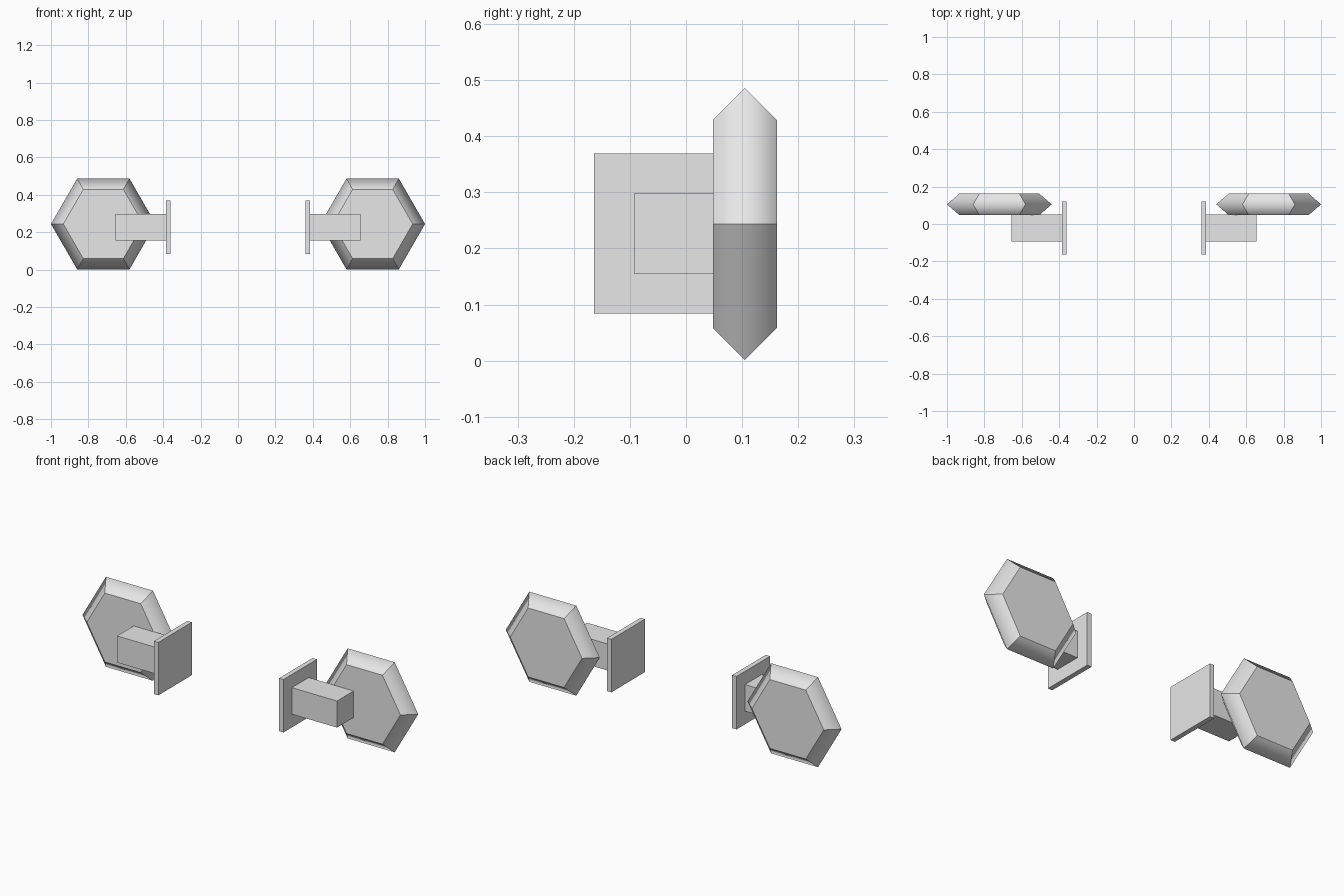
import bpy, bmesh
from math import cos, sin, pi

cube = bpy.data.objects.get("Cube")
if cube:
    bpy.data.objects.remove(cube, do_unlink=True)

grey = bpy.data.materials.new("plain grey")
grey.diffuse_color = (0.8, 0.8, 0.8, 1)
grey.use_nodes = True
grey.node_tree.nodes["Principled BSDF"].inputs["Base Color"].default_value = (0.8, 0.8, 0.8, 1)


def finish(name, bm):
    bmesh.ops.recalc_face_normals(bm, faces=bm.faces)
    mesh = bpy.data.meshes.new(name)
    bm.to_mesh(mesh)
    bm.free()
    mesh.materials.append(grey)
    obj = bpy.data.objects.new(name, mesh)
    bpy.context.collection.objects.link(obj)
    return obj


def box(name, low, high):
    bm = bmesh.new()
    bmesh.ops.create_cube(bm, size=1)
    for v in bm.verts:
        v.co = [(a + b) / 2 + c * abs(b - a) for a, b, c in zip(low, high, v.co)]
    return finish(name, bm)


def hex_panel(name, cx, cy, cz, radius, inner, half_depth):
    """Six-sided panel whose rim comes to a softly shaded ridge."""
    bm = bmesh.new()
    rings = []
    for r, y in ((inner, cy - half_depth), (radius, cy), (inner, cy + half_depth)):
        rings.append([bm.verts.new((cx + r * cos(i * pi / 3), y, cz + r * sin(i * pi / 3)))
                      for i in range(6)])
    bm.faces.new(rings[0])
    bm.faces.new(rings[2])
    for a, b in zip(rings, rings[1:]):
        for i in range(6):
            j = (i + 1) % 6
            bm.faces.new((a[i], a[j], b[j], b[i])).smooth = True
    # Only the ridge stays smooth
    ridge = set(rings[1])
    for e in bm.edges:
        e.smooth = e.verts[0] in ridge and e.verts[1] in ridge
    return finish(name, bm)


# Matching panel, arm and mounting plate on each side
for side, s in (("left", 1), ("right", -1)):
    hex_panel(side + "_hexagon_panel", s * 0.72, 0.105, 0.2435, 0.28, 0.214, 0.057)
    box(side + "_arm", (s * 0.385, -0.093, 0.155), (s * 0.655, 0.05, 0.298))
    box(side + "_mounting_plate", (s * 0.36, -0.164, 0.084), (s * 0.386, 0.121, 0.369))
